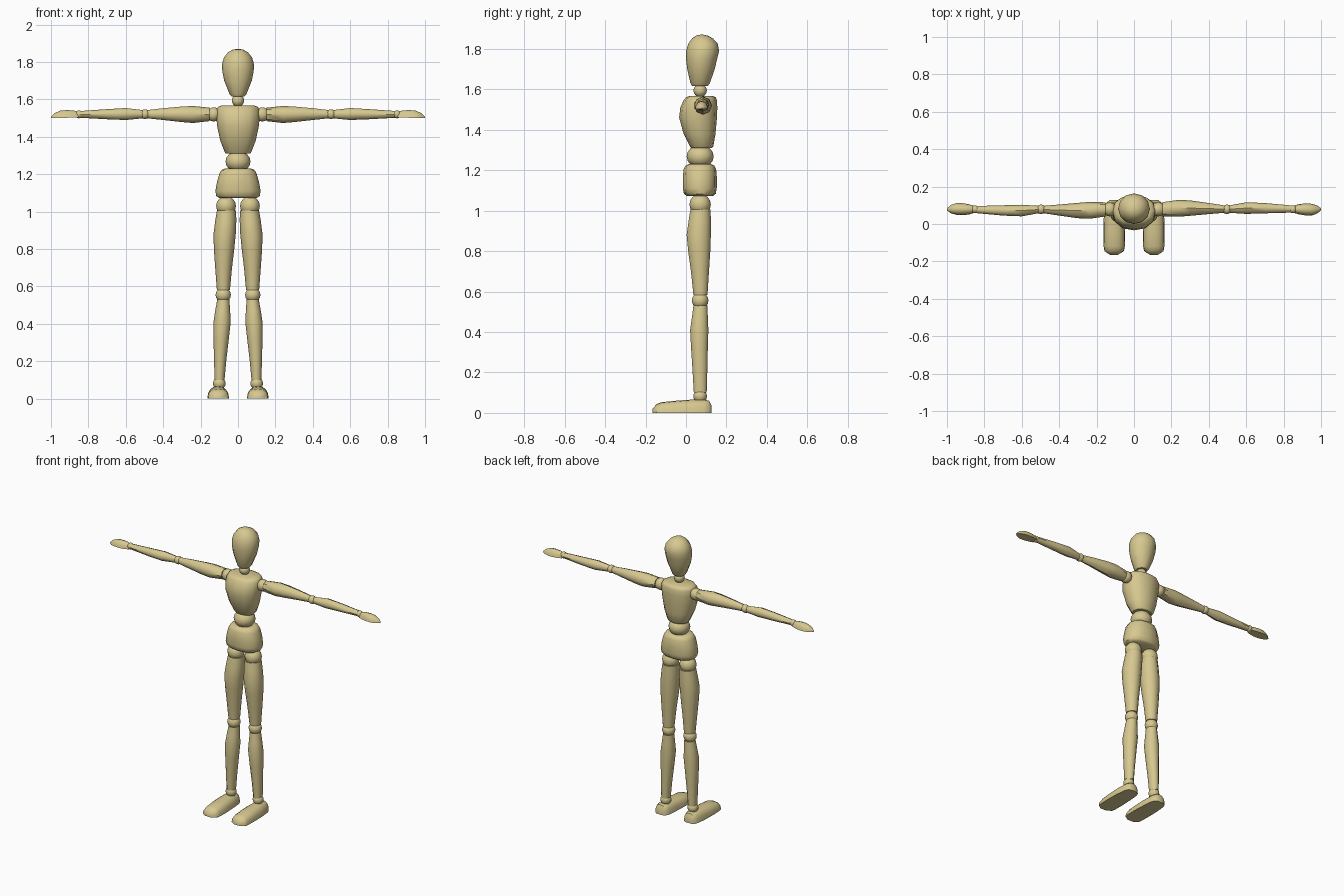
import bpy, bmesh
from math import sin, cos, pi, radians, copysign
from mathutils import Matrix, Vector

wood = bpy.data.materials.new("pale_wood")
wood.diffuse_color = (0.68, 0.58, 0.28, 1)
YC = 0.07      # depth of the body's axis
YA = 0.0785    # depth of the arms' axis


def finish(name, bm):
    bmesh.ops.recalc_face_normals(bm, faces=bm.faces)
    me = bpy.data.meshes.new(name)
    bm.to_mesh(me)
    bm.free()
    ob = bpy.data.objects.new(name, me)
    bpy.context.collection.objects.link(ob)
    me.materials.append(wood)
    bpy.ops.object.select_all(action='DESELECT')
    ob.select_set(True)
    bpy.context.view_layer.objects.active = ob
    bpy.ops.object.shade_smooth_by_angle(angle=radians(45))
    return ob


def loft(name, rings, axis='z', sides=12, power=1.0, flat=False):
    """Skin rings (position, amin, amax, bmin, bmax) along an axis; flat gives a D section."""
    bm = bmesh.new()
    loops = []
    for t, a0, a1, b0, b1 in rings:
        loop = []
        for i in range(sides):
            ang = pi * i / (sides - 1) if flat else 2 * pi * i / sides
            c = copysign(abs(cos(ang)) ** power, cos(ang))
            s = copysign(abs(sin(ang)) ** power, sin(ang))
            if abs(sin(ang)) < 1e-6:
                s = 0
            a = (a0 + a1) / 2 + (a1 - a0) / 2 * c
            b = b0 + (b1 - b0) * s if flat else (b0 + b1) / 2 + (b1 - b0) / 2 * s
            co = {'z': (a, b, t), 'x': (t, a, b), 'y': (a, t, b)}[axis]
            loop.append(bm.verts.new(co))
        loops.append(loop)
    for p, q in zip(loops, loops[1:]):
        for i in range(sides):
            j = (i + 1) % sides
            bm.faces.new((p[i], p[j], q[j], q[i]))
    bm.faces.new(loops[0])
    bm.faces.new(loops[-1])
    return finish(name, bm)


def ball(name, center, r, squash=1.0):
    bm = bmesh.new()
    m = Matrix.Translation(Vector(center)) @ Matrix.Diagonal((r, r, r * squash, 1))
    bmesh.ops.create_uvsphere(bm, u_segments=12, v_segments=8, radius=1, matrix=m)
    return finish(name, bm)


# head, neck and torso
loft("head", [(1.617, -.036, .036, .03, .108), (1.63, -.046, .046, .022, .118),
              (1.70, -.074, .074, .006, .142), (1.75, -.084, .084, 0, .154),
              (1.79, -.085, .085, .001, .164), (1.825, -.075, .075, .011, .157),
              (1.852, -.053, .053, .03, .133), (1.866, -.028, .028, .05, .106),
              (1.87, -.008, .008, .07, .085)])
ball("neck", (0, YC, 1.594), .033)
loft("chest", [(1.31, -.064, .064, .025, .128), (1.318, -.071, .071, .019, .135),
               (1.38, -.095, .095, -.012, .146), (1.46, -.112, .112, -.034, .153),
               (1.51, -.116, .116, -.028, .155), (1.545, -.115, .115, -.012, .153),
               (1.56, -.107, .107, .0, .147), (1.567, -.09, .09, .014, .132)], power=.88)
ball("waist", (0, YC, 1.268), .067, .85)
loft("pelvis", [(1.073, -.10, .10, .004, .134), (1.083, -.116, .116, -.01, .147),
                (1.11, -.121, .121, -.016, .152), (1.16, -.112, .112, -.016, .153),
                (1.205, -.099, .099, -.012, .149), (1.222, -.089, .089, -.003, .141),
                (1.23, -.072, .072, .012, .125)], power=.88)

# one leg, mirrored to the other side
leg = [
    ball("hip_joints", (.064, YC, 1.03), .053),
    loft("thighs", [(.582, .043, .113, .035, .108), (.70, .032, .122, .022, .116),
                    (.80, .02, .129, .008, .123), (.88, .012, .131, 0, .126),
                    (.95, .009, .122, .01, .126), (1.005, .01, .113, .019, .124)], sides=10),
    ball("knee_joints", (.079, YC, .555), .041),
    loft("shins", [(.10, .072, .125, .037, .104), (.20, .063, .128, .031, .107),
                   (.32, .049, .131, .023, .11), (.41, .039, .131, .018, .113),
                   (.47, .042, .122, .027, .11), (.53, .046, .111, .035, .108)], sides=10),
    ball("ankle_joints", (.10, YC, .082), .034),
    loft("feet", [(-.165, .086, .128, 0, .02), (-.145, .054, .158, 0, .044),
                  (-.12, .049, .162, 0, .053), (-.05, .048, .164, 0, .06),
                  (.03, .052, .162, 0, .066), (.09, .057, .156, 0, .066),
                  (.115, .066, .147, 0, .06), (.127, .085, .13, 0, .035)],
         axis='y', sides=9, power=.8, flat=True),
]
for ob in leg:
    mod = ob.modifiers.new("mirror", 'MIRROR')
    mod.use_axis = (True, False, False)

# one arm, turned half round the body axis for the other
arm = [
    ball("shoulder_joint", (.13, YA, 1.52), .038),
    loft("upper_arm", [(.153, .041, .117, 1.484, 1.556), (.24, .039, .129, 1.474, 1.565),
                       (.30, .044, .126, 1.479, 1.562), (.40, .053, .112, 1.49, 1.553),
                       (.485, .06, .099, 1.499, 1.543)], axis='x', sides=8),
    ball("elbow_joint", (.497, YA, 1.521), .026),
    loft("forearm", [(.508, .06, .099, 1.499, 1.543), (.60, .054, .116, 1.49, 1.554),
                     (.70, .057, .112, 1.494, 1.548), (.843, .061, .099, 1.502, 1.538)],
         axis='x', sides=8),
    ball("wrist_joint", (.85, YA, 1.52), .021),
    loft("hand", [(.853, .06, .097, 1.504, 1.534), (.88, .052, .106, 1.503, 1.541),
                  (.915, .046, .11, 1.502, 1.543), (.95, .045, .108, 1.502, 1.54),
                  (.98, .056, .099, 1.502, 1.527), (1.0, .073, .084, 1.502, 1.508)],
         axis='x', sides=7, flat=True),
]
for ob in arm:
    other = ob.copy()
    other.name = ob.name + "_opposite"
    other.location = (0, 2 * YA, 0)
    other.rotation_euler = (0, 0, pi)
    bpy.context.collection.objects.link(other)
